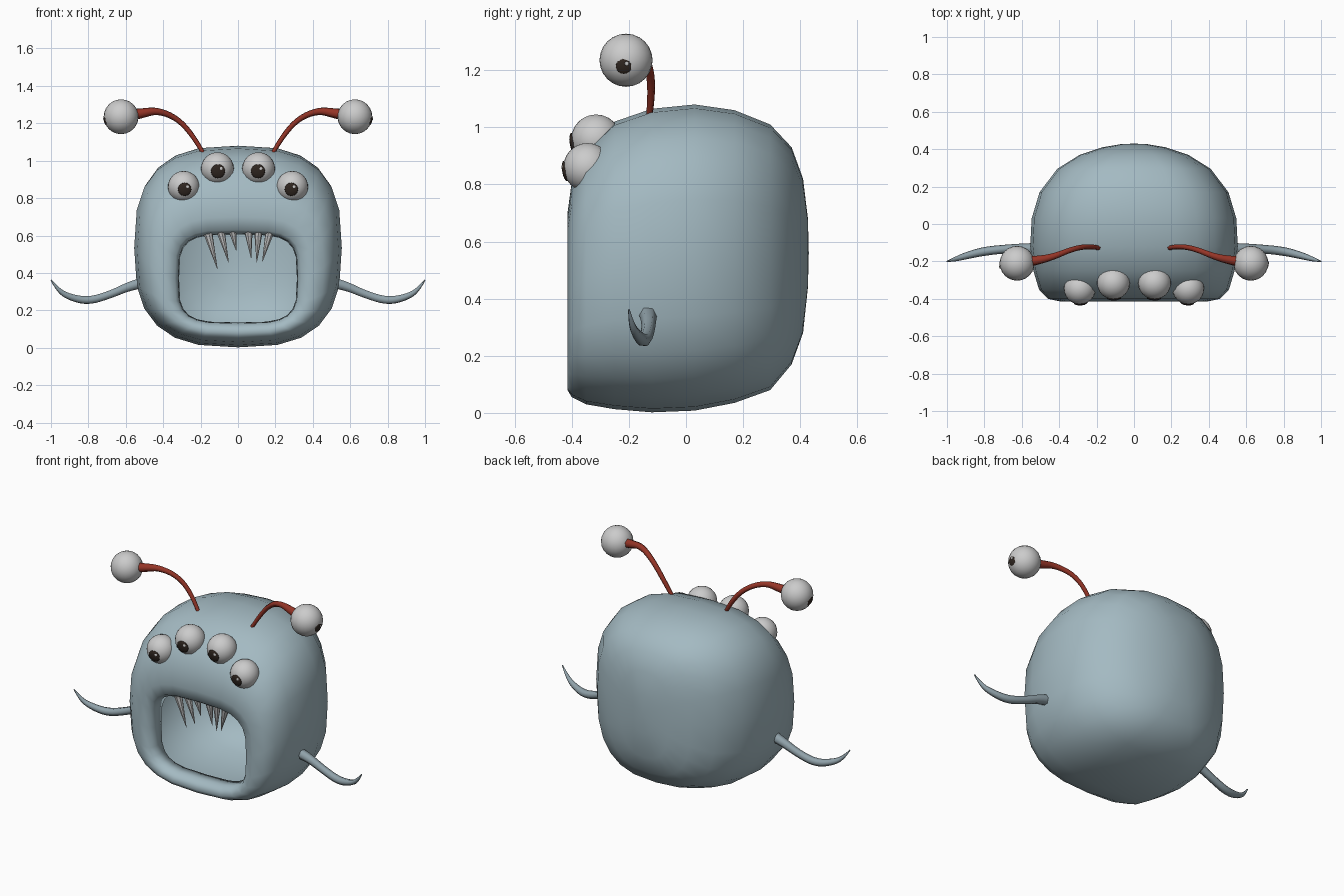
import bpy, bmesh, math
from mathutils import Vector

if "Cube" in bpy.data.objects:
    bpy.data.objects.remove(bpy.data.objects["Cube"])


def material(name, rgb):
    m = bpy.data.materials.new(name)
    m.diffuse_color = (*rgb, 1)
    m.use_nodes = True
    m.node_tree.nodes["Principled BSDF"].inputs["Base Color"].default_value = m.diffuse_color
    return m


SKIN = material("skin", (0.37, 0.49, 0.54))
FIN = material("fin", (0.28, 0.36, 0.40))
RED = material("stalk_red", (0.30, 0.035, 0.02))
DARK = material("pupil_dark", (0.03, 0.02, 0.015))


def mesh_object(name, bm, mat=None, smooth=True):
    me = bpy.data.meshes.new(name)
    bm.to_mesh(me)
    bm.free()
    ob = bpy.data.objects.new(name, me)
    bpy.context.collection.objects.link(ob)
    for p in me.polygons:
        p.use_smooth = smooth
    if mat:
        me.materials.append(mat)
    return ob


def ball(name, centre, r, mat=None, facing=None, flat=1.0, seg=24):
    bm = bmesh.new()
    bmesh.ops.create_uvsphere(bm, u_segments=seg, v_segments=seg // 2, radius=r)
    ob = mesh_object(name, bm, mat)
    ob.location = centre
    if facing is not None:
        ob.scale.z = flat
        ob.rotation_euler = facing.to_track_quat('Z', 'Y').to_euler()
    return ob


def eye(name, centre, r, look, pupil_r):
    c, d = Vector(centre), Vector(look).normalized()
    ball(name, c, r)
    ball(name + "_pupil", c + d * r * 0.93, pupil_r, DARK, d, 0.3, 16)
    # small glint up and to the viewer's right of the pupil
    side = Vector((0, 0, 1)).cross(d).normalized()
    up = d.cross(side)
    g = (d * r + (side + up) * pupil_r * 0.42).normalized()
    ball(name + "_glint", c + g * r * 1.03, pupil_r * 0.28, None, g, 0.4, 8)


def limb(name, points, mat):
    """Tapered tube; points are (x, y, z, radius)."""
    cu = bpy.data.curves.new(name, 'CURVE')
    cu.dimensions = '3D'
    cu.bevel_depth = 1.0
    cu.bevel_resolution = 1
    cu.use_fill_caps = True
    cu.resolution_u = 4
    sp = cu.splines.new('NURBS')
    sp.points.add(len(points) - 1)
    for p, (x, y, z, r) in zip(sp.points, points):
        p.co = (x, y, z, 1)
        p.radius = r
    sp.order_u = 3
    sp.use_endpoint_u = True
    cu.materials.append(mat)
    ob = bpy.data.objects.new(name, cu)
    bpy.context.collection.objects.link(ob)
    bpy.ops.object.select_all(action='DESELECT')
    ob.select_set(True)
    bpy.context.view_layer.objects.active = ob
    bpy.ops.object.convert(target='MESH')
    return ob


# Body: rounded box lofted front to back; rings are (y, half width, z low, z high, squareness)
RINGS = [
    (-0.31, 0.315, 0.135, 0.605, 3.8), (-0.37, 0.32, 0.13, 0.61, 3.8),
    (-0.402, 0.338, 0.112, 0.63, 3.6), (-0.415, 0.39, 0.08, 0.70, 3.2),
    (-0.40, 0.46, 0.055, 0.81, 2.9), (-0.35, 0.508, 0.03, 0.925, 2.8),
    (-0.25, 0.538, 0.013, 1.02, 2.8), (-0.12, 0.555, 0.002, 1.065, 2.8),
    (0.03, 0.547, 0.008, 1.08, 2.8), (0.17, 0.505, 0.035, 1.06, 2.8),
    (0.295, 0.41, 0.08, 1.01, 2.8), (0.37, 0.29, 0.17, 0.93, 2.7),
    (0.41, 0.17, 0.28, 0.82, 2.5), (0.427, 0.07, 0.44, 0.68, 2.2)]
N = 24


def power(v, n):
    return math.copysign(abs(v) ** (2 / n), v)


bm = bmesh.new()
loops = []
for y, hx, lo, hi, n in RINGS:
    ring = []
    for i in range(N):
        a = 2 * math.pi * i / N
        ring.append(bm.verts.new((hx * power(math.sin(a), n), y,
                                  (lo + hi) / 2 + (hi - lo) / 2 * power(math.cos(a), n))))
    loops.append(ring)
for a, b in zip(loops, loops[1:]):
    for i in range(N):
        j = (i + 1) % N
        bm.faces.new((a[i], a[j], b[j], b[i]))
pole = bm.verts.new((0, 0.43, 0.56))
for i in range(N):
    last = bm.faces.new((loops[-1][i], loops[-1][(i + 1) % N], pole))
bmesh.ops.recalc_face_normals(bm, faces=bm.faces)
last.normal_update()
if last.normal.y < 0:
    bmesh.ops.reverse_faces(bm, faces=bm.faces)
body = mesh_object("body", bm, SKIN)
shell = body.modifiers.new("shell", 'SOLIDIFY')
shell.thickness = 0.022
shell.offset = -1

# Paired parts
for s, side in ((-1, "left"), (1, "right")):
    # forehead eyes
    eye(side + "_inner_eye", (s * 0.11, -0.315, 0.957), 0.088, (-s * 0.04, -1, -0.17), 0.038)
    eye(side + "_outer_eye", (s * 0.29, -0.345, 0.86), 0.085, (-s * 0.06, -1, -0.17), 0.036)
    # stalk and its eye
    limb(side + "_eye_stalk",
         [(s * x, y, z, r) for x, y, z, r in
          [(0.18, -0.13, 1.03, 0.011), (0.23, -0.118, 1.12, 0.014), (0.32, -0.13, 1.225, 0.015),
           (0.43, -0.175, 1.27, 0.018), (0.52, -0.195, 1.252, 0.027), (0.59, -0.205, 1.242, 0.032)]], RED)
    eye(side + "_stalk_eye", (s * 0.625, -0.21, 1.235), 0.093, (s, -0.1, -0.26), 0.028)
    # arm
    limb(side + "_arm",
         [(s * x, y, z, r) for x, y, z, r in
          [(0.50, -0.135, 0.35, 0.034), (0.58, -0.13, 0.33, 0.027), (0.68, -0.133, 0.285, 0.023),
           (0.80, -0.145, 0.248, 0.024), (0.90, -0.17, 0.27, 0.019), (0.96, -0.19, 0.305, 0.012),
           (1.0, -0.20, 0.362, 0.003)]], FIN)

# Teeth: thin cones (root x, root z, tip x, tip z)
TEETH = [(-0.16, 0.61, -0.11, 0.42), (-0.095, 0.63, -0.05, 0.455), (-0.03, 0.63, -0.01, 0.52),
         (0.055, 0.63, 0.07, 0.48), (0.11, 0.63, 0.10, 0.455), (0.17, 0.62, 0.13, 0.46)]
for k, (x0, z0, x1, z1) in enumerate(TEETH):
    root, tip = Vector((x0, -0.365, z0)), Vector((x1, -0.355, z1))
    bm = bmesh.new()
    bmesh.ops.create_cone(bm, cap_ends=True, segments=8, radius1=0.024, radius2=0.001,
                          depth=(tip - root).length)
    tooth = mesh_object("tooth_%d" % (k + 1), bm, None, False)
    tooth.location = (root + tip) / 2
    tooth.rotation_euler = (tip - root).to_track_quat('Z', 'Y').to_euler()
